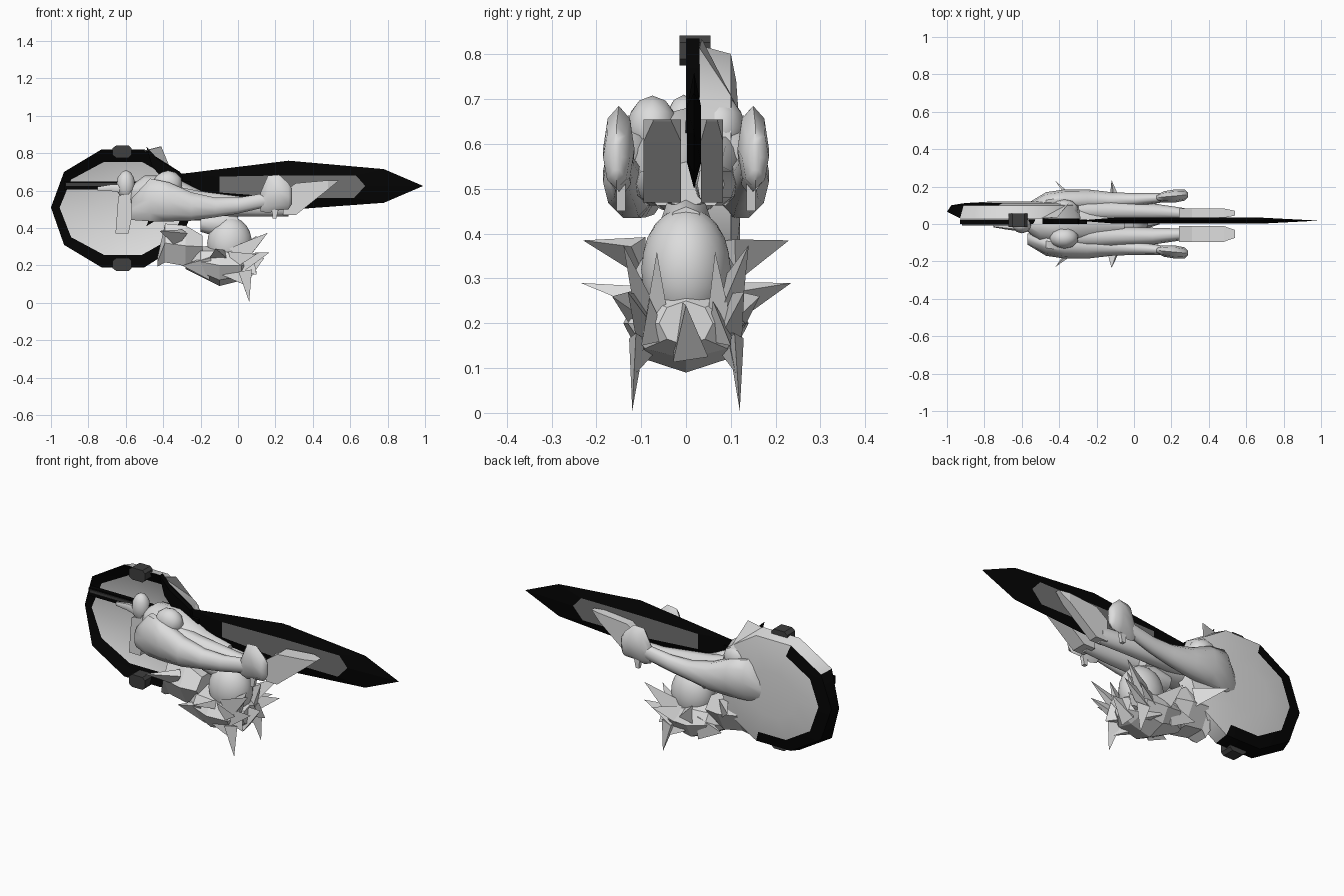
import bpy, bmesh, math
from mathutils import Vector

if "Cube" in bpy.data.objects:
    bpy.data.objects.remove(bpy.data.objects["Cube"])


def material(name, v):
    m = bpy.data.materials.new(name)
    m.diffuse_color = (v, v, v, 1)
    m.use_nodes = True
    m.node_tree.nodes["Principled BSDF"].inputs["Base Color"].default_value = m.diffuse_color
    return m


PALE = material("pale grey", 0.72)
BLACK = material("black", 0.001)
STEEL = material("steel grey", 0.16)
DARK = material("dark grey", 0.05)


def finish(name, bm, mats, smooth):
    bmesh.ops.recalc_face_normals(bm, faces=bm.faces[:])
    me = bpy.data.meshes.new(name)
    bm.to_mesh(me)
    bm.free()
    for m in mats:
        me.materials.append(m)
    ob = bpy.data.objects.new(name, me)
    bpy.context.collection.objects.link(ob)
    if smooth:
        bpy.context.view_layer.objects.active = ob
        ob.select_set(True)
        bpy.ops.object.shade_smooth_by_angle(angle=math.radians(50))
        ob.select_set(False)
    return ob


def loops(name, rings, mats=(PALE,), slots=None, smooth=False):
    """Bridge rings of points; slots = cap, bands..., cap."""
    slots = slots or [0] * (len(rings) + 1)
    bm = bmesh.new()
    vs = [[bm.verts.new(p) for p in r] for r in rings]
    n = len(vs[0])
    for k in range(len(vs) - 1):
        for i in range(n):
            j = (i + 1) % n
            f = bm.faces.new((vs[k][i], vs[k][j], vs[k + 1][j], vs[k + 1][i]))
            f.material_index = slots[k + 1]
    for r, s in ((vs[0], slots[0]), (vs[-1], slots[-1])):
        bm.faces.new(r).material_index = s
    return finish(name, bm, mats, smooth)


def limb(name, secs, n=10, side=1, smooth=True):
    """Rounded tube along x from sections (x, y, z, ry, rz)."""
    rings = []
    for x, y, z, ry, rz in secs:
        rings.append([(x, side * y + ry * math.cos(math.tau * i / n),
                       z + rz * math.sin(math.tau * i / n)) for i in range(n)])
    return loops(name, rings, smooth=smooth)


def plate(name, pts, y, t, mat=PALE):
    return loops(name, [[(x, y + s * t / 2, z) for x, z in pts] for s in (-1, 1)], (mat,))


def ball(name, c, r, sub=2, smooth=True, mat=PALE):
    bm = bmesh.new()
    bmesh.ops.create_icosphere(bm, subdivisions=sub, radius=1)
    for v in bm.verts:
        v.co = Vector(c) + Vector([a * b for a, b in zip(v.co, r)])
    return finish(name, bm, (mat,), smooth)


def spike(name, base, tip, w):
    base, tip = Vector(base), Vector(tip)
    d = (tip - base).normalized()
    u = d.cross(Vector((0, 1, 0.2))).normalized()
    v = d.cross(u)
    bm = bmesh.new()
    b = [bm.verts.new(base + u * w * p + v * w * q) for p, q in ((1, 0), (-.6, .4), (-.6, -.4))]
    t = bm.verts.new(tip)
    bm.faces.new(b)
    for i in range(3):
        bm.faces.new((b[i], b[(i + 1) % 3], t))
    return finish(name, bm, (PALE,), False)


# Round shield, bulging backwards, with a black rim
RIM = [(-1, .51), (-.93, .70), (-.73, .82), (-.5, .82), (-.31, .70),
       (-.24, .51), (-.31, .31), (-.5, .19), (-.73, .19), (-.93, .31)]


def rim_ring(k, y, kx=None):
    kx = kx or k
    return [(-.615 + (x + .615) * kx, y, .505 + (z - .505) * k) for x, z in RIM]


outer = rim_ring(1, .03)
outer[0] = (-1, .065, .51)
shield = loops("shield", [rim_ring(.35, .095), rim_ring(.79, .06, .88), outer,
                          rim_ring(.94, .1), rim_ring(.75, .112), rim_ring(.4, .12)],
               (PALE, BLACK), [0, 0, 1, 0, 0, 0, 0], True)
# Black wraps round the outward and lower part of the back edge
for f in shield.data.polygons:
    c = f.center
    r = math.hypot((c.x + .615) / .385, (c.z - .505) / .315)
    top_edge = r > .9 and c.z > .68
    if c.y > .04 and r > .72 and c.x < (-.7 if c.z > .5 else -.55) and not top_edge:
        f.material_index = 1
for name, lo, hi in (("shield_clamp_top", .775, .842), ("shield_clamp_bottom", .17, .24)):
    plate(name, [(-.67, lo + .015), (-.65, lo), (-.585, lo), (-.57, lo + .015),
                 (-.57, hi - .015), (-.585, hi), (-.65, hi), (-.67, hi - .015)], .02, .07, DARK)
loops("shield_fin", [[(-.49 + o, .03, .815), (-.41 + o, .035, .835), (-.35 + o, .11, .69),
                      (-.44 + o, .1, .69)] for o in (0, -.01)])

# Sword: bevelled black blade with steel inset, guard and hilt
EDGE = [(-.3, .69), (.27, .76), (.78, .715), (.99, .625), (.78, .535), (.3, .5), (-.3, .57)]
INSET = [(-.1, .675), (.27, .682), (.63, .682), (.68, .625), (.62, .56), (.3, .56), (-.1, .59)]
loops("sword_blade", [[(x, .002, z) for x, z in INSET], [(x, .018, z) for x, z in EDGE],
                      [(x, .034, z) for x, z in INSET]], (BLACK, STEEL), [1, 0, 0, 1])
plate("sword_guard", [(-.49, .835), (-.43, .77), (-.3, .69), (-.28, .57), (-.36, .56),
                      (-.4, .66), (-.46, .73)], .015, .03, BLACK)
plate("lower_guard", [(-.49, .41), (-.44, .44), (-.3, .57), (-.38, .58), (-.46, .49)],
      .015, .03, BLACK)
plate("sword_hilt", [(-.93, .605), (-.93, .65), (-.25, .65), (-.25, .605)], .012, .026, BLACK)
plate("hilt_band", [(-.92, .625), (-.92, .642), (-.3, .642), (-.3, .625)], -.003, .008, DARK)

# Torso, neck and waist
limb("torso", [(-.58, 0, .55, .03, .07), (-.5, 0, .57, .10, .11), (-.36, 0, .56, .12, .12),
               (-.2, 0, .52, .09, .08), (-.05, 0, .51, .06, .05)], 12)
limb("waist_block", [(-.43, 0, .22, .07, .03), (-.39, 0, .32, .11, .12),
                     (-.28, 0, .305, .12, .125), (-.19, 0, .30, .10, .07)], 6, 1, False)
limb("neck", [(-.2, 0, .43, .05, .05), (-.1, 0, .42, .06, .07), (0, 0, .42, .04, .04)], 8)

for s, side in ((-1, "right"), (1, "left")):
    # Outer limb with an upright end piece
    limb(side + "_limb", [(-.57, .08, .50, .03, .06), (-.47, .11, .55, .06, .12),
                          (-.37, .12, .54, .065, .11),
                          (-.25, .125, .515, .06, .08), (-.12, .125, .51, .045, .055),
                          (0, .13, .52, .035, .045), (.15, .14, .55, .025, .04),
                          (.22, .14, .56, .02, .04)], 10, s)
    limb(side + "_foot", [(.12, .14, .54, .015, .05), (.16, .145, .58, .03, .10),
                          (.22, .15, .59, .035, .095), (.27, .155, .57, .03, .07),
                          (.29, .155, .57, .01, .04)], 8, s)
    plate(side + "_foot_tip", [(.18, .52), (.22, .52), (.205, .45), (.185, .45)], s * .145, .02)
    # Inner sleeve ending in a sloping flared cuff
    limb(side + "_sleeve", [(-.4, .07, .56, .06, .08), (-.2, .07, .53, .06, .07),
                            (.1, .065, .51, .045, .05), (.27, .055, .51, .03, .05)], 10, s)
    c = -.053 if s < 0 else .058
    w = .042 if s < 0 else .025
    cuff = [[(.24, c - w, .47), (.24, c + w, .47), (.24, c + w, .59), (.24, c - w, .59)],
            [(.31, c - w, .47), (.31, c + w, .47), (.31, c + w, .64), (.31, c - w, .64)],
            [(.48, c - w, .605), (.48, c + w, .605), (.48, c + w, .655), (.48, c - w, .655)],
            [(.535, c - w / 2, .65), (.535, c + w / 2, .65), (.54, c + w / 2, .655),
             (.54, c - w / 2, .655)]]
    loops(side + "_cuff", cuff)
    ball(side + "_shoulder_pad", (-.375, s * .075, .635), (.08, .058, .073), 2)
    # Hair spikes
    for i, (b, t, w) in enumerate([
            ((-.3, .1, .35), (-.42, .23, .385), .06), ((-.1, .1, .25), (-.12, .235, .29), .06),
            ((.03, .11, .17), (.06, .12, .005), .045), ((.0, .09, .24), (.16, .14, .375), .07),
            ((.0, .09, .2), (.17, .13, .27), .07), ((.04, .07, .2), (.1, .1, .15), .07),
            ((-.15, .09, .2), (-.3, .11, .2), .08), ((-.03, .1, .22), (.1, .165, .26), .06),
            ((-.05, .09, .18), (.05, .11, .09), .07), ((.0, .07, .2), (.1, .065, .36), .08)]):
        spike(f"{side}_hair_spike_{i}", (b[0], s * b[1], b[2]), (t[0], s * t[1], t[2]), w)

# Head and faceted hair
ball("head", (-.045, 0, .32), (.12, .1, .14), 3)
limb("hair", [(-.28, 0, .21, .03, .03), (-.2, 0, .22, .12, .08), (-.1, 0, .2, .14, .11),
              (.02, 0, .2, .13, .08), (.07, 0, .2, .06, .05)], 8, 1, False)
spike("front_lock", (.02, 0, .17), (.14, 0, .24), .1)

# Gripping hand and forearm at the hilt
ball("gripping_hand", (-.6, -.005, .63), (.05, .045, .08), 2)
limb("hand_thumb", [(-.75, -.01, .61, .008, .012), (-.68, -.015, .615, .015, .02),
                    (-.6, -.02, .61, .02, .03)], 6)
plate("wrist_guard", [(-.655, .37), (-.585, .37), (-.56, .5), (-.57, .6), (-.64, .57)], .0, .07)
